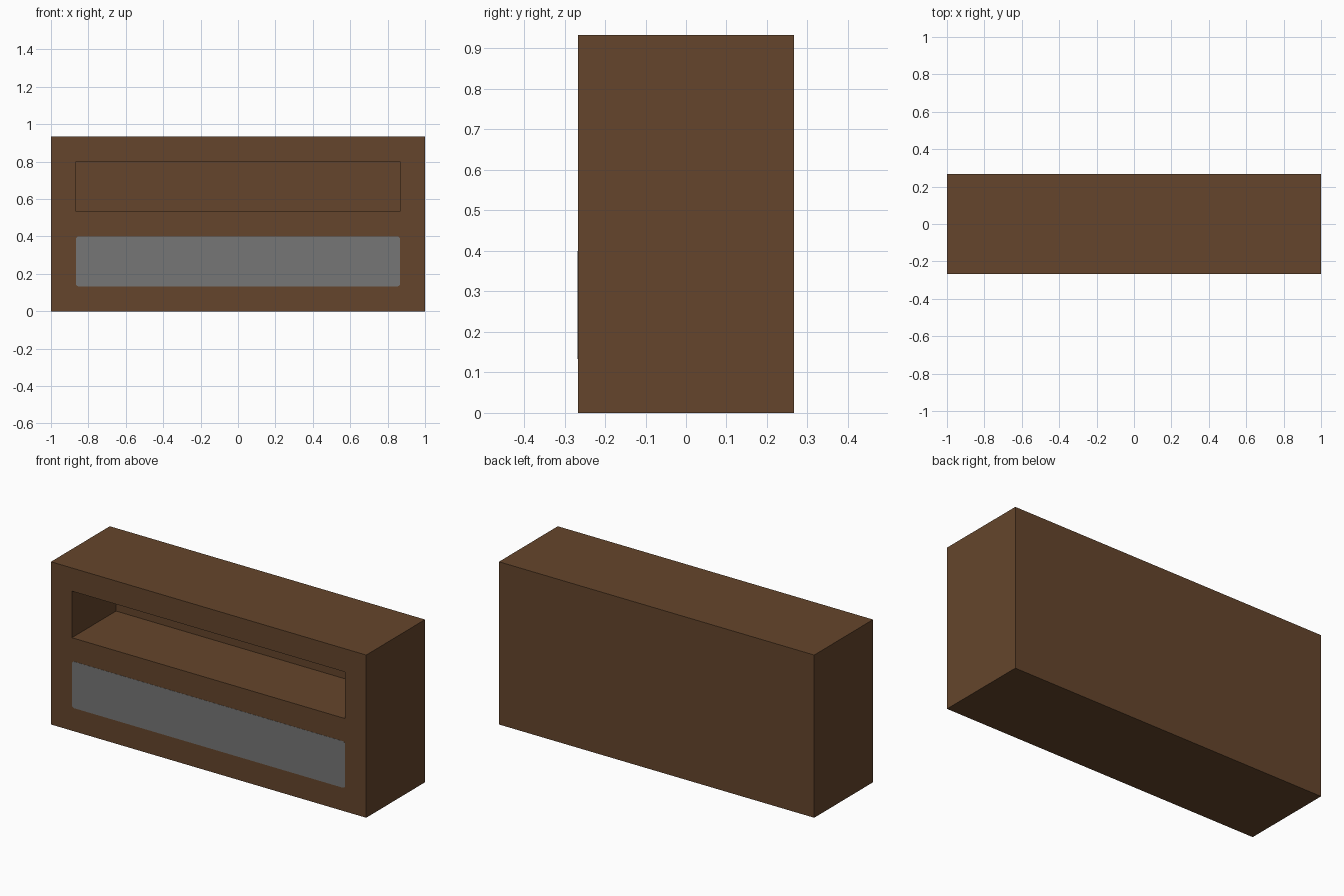
import bpy
import bmesh
import math
from mathutils import Vector

if "Cube" in bpy.data.objects:
    bpy.data.objects.remove(bpy.data.objects["Cube"], do_unlink=True)

WIDTH, DEPTH, HEIGHT = 2.0, 0.533, 0.933
FRONT = -DEPTH / 2
OPENING_X = 0.867                  # half width of shelf opening and panel
SHELF_Z = (0.533, 0.80)
PANEL_Z = (0.133, 0.40)
RECESS = 0.40


def make_material(name, color):
    mat = bpy.data.materials.new(name)
    mat.use_nodes = True
    mat.diffuse_color = color
    bsdf = mat.node_tree.nodes["Principled BSDF"]
    bsdf.inputs["Base Color"].default_value = color
    bsdf.inputs["Roughness"].default_value = 0.8
    return mat


def make_object(name, bm, mat):
    bmesh.ops.recalc_face_normals(bm, faces=bm.faces)
    mesh = bpy.data.meshes.new(name)
    bm.to_mesh(mesh)
    bm.free()
    mesh.materials.append(mat)
    obj = bpy.data.objects.new(name, mesh)
    bpy.context.collection.objects.link(obj)
    return obj


def box(size, center):
    bm = bmesh.new()
    bmesh.ops.create_cube(bm, size=1)
    for v in bm.verts:
        v.co = Vector(a * b for a, b in zip(v.co, size)) + Vector(center)
    return bm


wood = make_material("brown_wood", (0.130, 0.060, 0.025, 1))
grey = make_material("grey_panel", (0.181, 0.181, 0.181, 1))

# Cabinet body: inset the front face, fit it to the opening, push it in
bm = box((WIDTH, DEPTH, HEIGHT), (0, 0, HEIGHT / 2))
front = min(bm.faces, key=lambda f: f.calc_center_median().y)
bmesh.ops.inset_region(bm, faces=[front], thickness=0.1)
for v in front.verts:
    v.co.x = math.copysign(OPENING_X, v.co.x)
    v.co.z = SHELF_Z[1] if v.co.z > HEIGHT / 2 else SHELF_Z[0]
inner = bmesh.ops.extrude_discrete_faces(bm, faces=[front])["faces"][0]
bmesh.ops.translate(bm, verts=inner.verts, vec=(0, RECESS, 0))
make_object("cabinet_body", bm, wood)

# Lower front panel: thin plate with slightly rounded corners
bm = box((2 * OPENING_X, 0.004, PANEL_Z[1] - PANEL_Z[0]),
         (0, FRONT + 0.001, sum(PANEL_Z) / 2))
corners = [e for e in bm.edges
           if abs(e.verts[0].co.y - e.verts[1].co.y) > 0.001]
bmesh.ops.bevel(bm, geom=corners, offset=0.015, segments=3,
                profile=0.5, affect='EDGES')
make_object("lower_front_panel", bm, grey)
